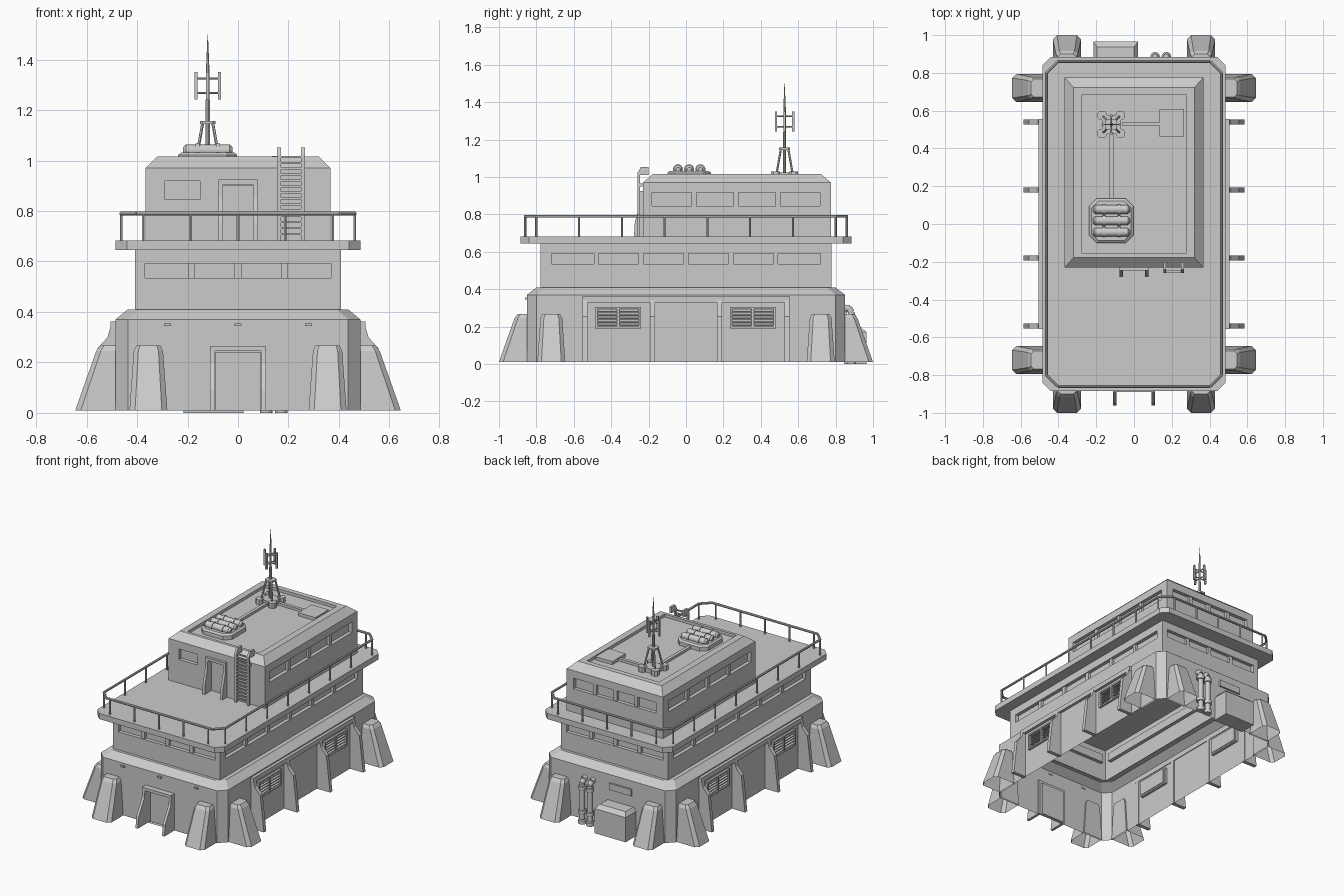
import bpy, bmesh
from math import pi, cos, sin
from mathutils import Vector, Matrix

if "Cube" in bpy.data.objects:
    bpy.data.objects.remove(bpy.data.objects["Cube"])

ROT = [Matrix.Rotation(k * pi / 2, 3, 'Z') for k in range(4)]  # front, right, back, left


def at(k, h, u, d, z):
    """Point on wall k at distance h: u along the wall, d inward, z up."""
    return ROT[k] @ Vector((u, d - h, z))


def finish(bm, name, y=0.0, smooth=False):
    bmesh.ops.recalc_face_normals(bm, faces=bm.faces)
    me = bpy.data.meshes.new(name)
    bm.to_mesh(me)
    bm.free()
    ob = bpy.data.objects.new(name, me)
    ob.location.y = y
    bpy.context.collection.objects.link(ob)
    if smooth:
        bpy.context.view_layer.objects.active = ob
        ob.select_set(True)
        bpy.ops.object.shade_smooth_by_angle(angle=0.7)
        ob.select_set(False)
    return ob


def loft(bm, rings, cap0=True, cap1=True):
    vs = [[bm.verts.new(p) for p in r] for r in rings]
    n = len(vs[0])
    for a, b in zip(vs, vs[1:]):
        for i in range(n):
            bm.faces.new((a[i], a[(i + 1) % n], b[(i + 1) % n], b[i]))
    if cap0:
        bm.faces.new(vs[0][::-1])
    if cap1:
        bm.faces.new(vs[-1])


def plan(hx, hy, z, c=0.0, x=0.0, y=0.0):
    """Rectangle, or octagon when the corners are cut by c."""
    if c:
        p = [(-hx + c, -hy), (hx - c, -hy), (hx, -hy + c), (hx, hy - c),
             (hx - c, hy), (-hx + c, hy), (-hx, hy - c), (-hx, -hy + c)]
    else:
        p = [(-hx, -hy), (hx, -hy), (hx, hy), (-hx, hy)]
    return [(x + a, y + b, z) for a, b in p]


def prism(bm, k, h, u0, u1, prof):
    loft(bm, [[at(k, h, u, d, z) for d, z in prof] for u in (u0, u1)])


def box(bm, k, h, u0, u1, d0, d1, z0, z1):
    prism(bm, k, h, u0, u1, [(d0, z0), (d1, z0), (d1, z1), (d0, z1)])


def tube(bm, a, b, r, n=8, r2=None):
    a, b = Vector(a), Vector(b)
    q = (b - a).to_track_quat('Z', 'Y')
    loft(bm, [[p + q @ Vector((s * cos(2 * pi * (i + .5) / n), s * sin(2 * pi * (i + .5) / n), 0))
               for i in range(n)] for p, s in ((a, r), (b, r if r2 is None else r2))])


def wall(bm, k, h, half, z0, z1, holes=(), depth=0.025):
    """Flat wall with recessed pockets (u0, u1, z0, z1)."""
    us = sorted({-half, half, *[v for o in holes for v in o[:2]]})
    zs = sorted({z0, z1, *[v for o in holes for v in o[2:]]})

    def quad(*pts):
        bm.faces.new([bm.verts.new(at(k, h, *p)) for p in pts])
    for a, b in zip(us, us[1:]):
        for c, d in zip(zs, zs[1:]):
            if not any(o[0] <= a and b <= o[1] and o[2] <= c and d <= o[3] for o in holes):
                quad((a, 0, c), (b, 0, c), (b, 0, d), (a, 0, d))
    for a, b, c, d in holes:
        e = depth
        quad((a, e, c), (b, e, c), (b, e, d), (a, e, d))
        for p, q in (((a, c), (b, c)), ((b, c), (b, d)), ((b, d), (a, d)), ((a, d), (a, c))):
            quad((p[0], 0, p[1]), (q[0], 0, q[1]), (q[0], e, q[1]), (p[0], e, p[1]))
    bmesh.ops.remove_doubles(bm, verts=bm.verts, dist=1e-5)


def mullions(bm, k, h, hole, n):
    a, b, c, d = hole
    for i in range(1, n):
        u = a + (b - a) * i / n
        box(bm, k, h, u - .013, u + .013, .006, .024, c, d)


# Base storey: cut-corner walls, sloped shoulder, open underneath
BX, BY = .485, .85
vents = [(-.475, -.25, .2, .295), (.245, .47, .2, .295)]
door = (-.09, .09, .01, .24)
bm = bmesh.new()
for k, h, half, holes in ((0, BY, .435, [door]), (1, BX, .80, vents), (2, BY, .435, []),
                          (3, BX, .80, [(-b, -a, c, d) for a, b, c, d in vents])):
    wall(bm, k, h, half, .01, .37, holes)
lo, hi = plan(BX, BY, .01, .05), plan(BX, BY, .37, .05)
for i in (1, 3, 5, 7):
    j = (i + 1) % 8
    bm.faces.new([bm.verts.new(p) for p in (lo[i], lo[j], hi[j], hi[i])])
loft(bm, [hi, plan(.437, .798, .41, .045), plan(.40, .77, .41, .02)], False, False)
bmesh.ops.remove_doubles(bm, verts=bm.verts, dist=1e-5)
finish(bm, "base_storey")

# Middle storey with window bands
bm, bars = bmesh.new(), bmesh.new()
for k in range(4):
    h, half, w, n = ((.778, .408, .368, 4), (.408, .778, .72, 6))[k % 2]
    hole = (-w, w, .535, .592)
    wall(bm, k, h, half, .41, .645, [hole])
    mullions(bars, k, h, hole, n)
finish(bm, "middle_storey")
finish(bars, "middle_window_bars")

# Balcony deck
bm = bmesh.new()
loft(bm, [plan(.485, .885, .645, .045), plan(.485, .885, .683, .045)])
finish(bm, "balcony_deck")

# Upper storey with rimmed roof
UX, UY, UC = .367, .503, .2725
bm, bars = bmesh.new(), bmesh.new()
for k in range(4):
    h, half = ((UY, UX), (UX, UY))[k % 2]
    z = (.845, .918)
    holes = [[(-.29, -.15, *z), (-.06, .06, .683, .9)], [(-.455, .445, *z)],
             [(-.315, .315, *z)], [(-.445, .455, *z)]][k]
    wall(bm, k, h, half, .683, .97, holes)
    if k:
        mullions(bars, k, h, holes[0], 4)
loft(bm, [plan(UX, UY, .97), plan(.32, .45, 1.015), plan(.275, .422, 1.015, y=-.008),
          plan(.275, .422, .995, y=-.008)], False, True)
bmesh.ops.remove_doubles(bm, verts=bm.verts, dist=1e-5)
finish(bm, "upper_storey", UC)
finish(bars, "upper_window_bars", UC)

# Balcony railing
bm = bmesh.new()
rail = plan(.463, .86, .79, .06)
for i in range(8):
    tube(bm, rail[i], rail[(i + 1) % 8], .008)
posts = [(-.375 + .1875 * i, s * .86) for i in range(5) for s in (-1, 1)]
posts += [(s * .463, -.8 + 1.6 * i / 7) for i in range(8) for s in (-1, 1)]
for x, y in posts:
    tube(bm, (x, y, .68), (x, y, .79), .006, 6)
finish(bm, "balcony_railing")

# Corner buttresses
bm = bmesh.new()
for k in range(4):
    h, u, reach = ((BY, .355, .15), (BX, .72, .16))[k % 2]
    for s in (-u, u):
        loft(bm, [[at(k, h, s + a, -d, z) for a, d in
                   ((-w, -.01), (-w, o - c), (-w + c, o), (w - c, o), (w, o - c), (w, -.01))]
                  for w, o, c, z in ((.075, reach, .022, .01), (.058, reach - .083, .018, .245),
                                     (.047, reach - .1, .014, .267))], False, True)
finish(bm, "corner_buttresses")

# Side fins, lintels and louvred vents
bm, lv = bmesh.new(), bmesh.new()
fin = [(.005, .01), (-.1, .01), (-.072, .255), (-.032, .3), (-.018, .35), (.005, .35)]
for k in (1, 3):
    s = 1 if k == 1 else -1
    for u in (-.54, -.18, .18, .54):
        prism(bm, k, BX, u - .013, u + .013, fin)
    box(bm, k, BX, -.555, .555, -.02, .005, .33, .362)
    for c in (-.3625 * s, .3575 * s):
        for a, b, z0, z1 in ((-.123, .123, .19, .2), (-.123, .123, .295, .305), (-.123, -.111, .2, .295),
                             (.111, .123, .2, .295), (-.006, .006, .2, .295)):
            box(lv, k, BX, c + a, c + b, -.014, .02, z0, z1)
        for i in range(5):
            z = .203 + i * .0185
            prism(lv, k, BX, c - .112, c + .112,
                  [(-.008, z), (.015, z + .011), (.015, z + .016), (-.008, z + .005)])
finish(bm, "side_fins_and_lintels")
finish(lv, "side_vents")

# Door frames: sloped jambs and a lintel, lower and upper
for name, h, y, w, z0, z1, zf, out in (("lower_door_frame", BY, 0, .11, .01, .245, .09, .11),
                                       ("upper_door_frame", UY, UC, .077, .683, .905, .755, .048)):
    bm = bmesh.new()
    for s in (-1, 1):
        a, b = sorted((s * w, s * (w - .018)))
        prism(bm, 0, h, a, b, [(.01, z0), (-out, z0), (-out * .9, zf), (-out * .35, z1 - .05),
                               (-out * .3, z1), (.01, z1)])
    box(bm, 0, h, -w, w, -out * .35, .01, z1, z1 + .02)
    finish(bm, name, y)

# Front lamps and back wall plate
bm = bmesh.new()
for u in (-.28, 0, .28):
    box(bm, 0, BY, u - .014, u + .014, -.012, .005, .345, .355)
box(bm, 2, BY, .015, .185, -.012, .005, .27, .315)
finish(bm, "wall_lamps_and_plate")

# Back utility box with bevelled top
bm = bmesh.new()
loft(bm, [plan(.118, .06, 0, x=-.097, y=.905), plan(.118, .06, .17, x=-.097, y=.905),
          plan(.098, .042, .195, x=-.097, y=.895)])
finish(bm, "utility_box")

# Back pipes with collars and elbows
bm = bmesh.new()
for x in (.112, .172):
    tube(bm, (x, .885, .03), (x, .885, .275), .018, 12)
    tube(bm, (x, .885, .275), (x, .87, .3), .018, 12)
    tube(bm, (x, .875, .297), (x, .845, .3), .018, 12)
    for z in (0, .07, .235):
        tube(bm, (x, .885, z), (x, .885, z + .025), .026, 12)
finish(bm, "back_pipes", smooth=True)

# Roof ladder
bm = bmesh.new()
for u in (.155, .25):
    prism(bm, 0, .23, u, u + .015, [(-.03, .683), (-.015, .683), (-.015, 1.01), (.03, 1.01),
                                    (.03, 1.052), (-.012, 1.052), (-.03, 1.02)])
    box(bm, 0, .23, u, u + .015, -.02, .005, .95, .965)
for i in range(14):
    z = .705 + i * .0235
    box(bm, 0, .23, .165, .255, -.027, -.017, z, z + .008)
finish(bm, "roof_ladder")

# Roof tanks on a pad
bm = bmesh.new()
loft(bm, [plan(.117, .117, .995, .04, -.12, .017), plan(.117, .117, 1.022, .04, -.12, .017),
          plan(.105, .105, 1.032, .036, -.12, .017)])
finish(bm, "tank_pad")
bm = bmesh.new()
for y in (-.038, .022, .082):
    y -= .005
    ends = [(-.218, .012), (-.207, .023), (-.033, .023), (-.022, .012)]
    loft(bm, [[(x, y + r * cos(i * pi / 6), 1.04 + r * sin(i * pi / 6)) for i in range(12)] for x, r in ends])
    for x in (-.16, -.08):
        tube(bm, (x - .008, y, 1.04), (x + .008, y, 1.04), .028, 12)
finish(bm, "roof_tanks", smooth=True)

# Roof control box and conduits
bm = bmesh.new()
loft(bm, [plan(.065, .073, .995, x=.2, y=.537), plan(.065, .073, 1.017, x=.2, y=.537)])
loft(bm, [plan(.1, .011, .995, x=.04, y=.53), plan(.1, .011, 1.012, x=.04, y=.53)])
loft(bm, [plan(.011, .175, .995, x=-.12, y=.3), plan(.011, .175, 1.012, x=-.12, y=.3)])
finish(bm, "roof_box_and_conduits")

# Antenna mast: tripod feet, pole, spike and four aerial panels
bm = bmesh.new()
M = Vector((-.12, .527, 0))
loft(bm, [plan(.05, .05, .995, .015, M.x, M.y), plan(.05, .05, 1.025, .015, M.x, M.y)])
for i in range(4):
    a = pi / 4 + i * pi / 2
    d = Vector((cos(a), sin(a), 0))
    tube(bm, M + d * .06 + Vector((0, 0, 1.02)), M + d * .028 + Vector((0, 0, 1.15)), .006, 6)
    p = M + d * .068
    loft(bm, [plan(.024, .024, .995, .012, p.x, p.y), plan(.024, .024, 1.03, .012, p.x, p.y)])
    e = ROT[i] @ Vector((.046, 0, 0))
    q = M + e
    loft(bm, [plan(.006, .006, 1.242, x=q.x, y=q.y), plan(.006, .006, 1.35, x=q.x, y=q.y)])
    for z in (1.268, 1.325):
        tube(bm, M + Vector((0, 0, z)), q + Vector((0, 0, z)), .004, 6)
loft(bm, [plan(.03, .03, 1.145, .01, M.x, M.y), plan(.03, .03, 1.157, .01, M.x, M.y)])
for z0, z1, r0, r1 in ((1.02, 1.24, .009, .009), (1.24, 1.37, .007, .007), (1.37, 1.5, .007, .001)):
    tube(bm, M + Vector((0, 0, z0)), M + Vector((0, 0, z1)), r0, 8, r1)
finish(bm, "antenna_mast")
